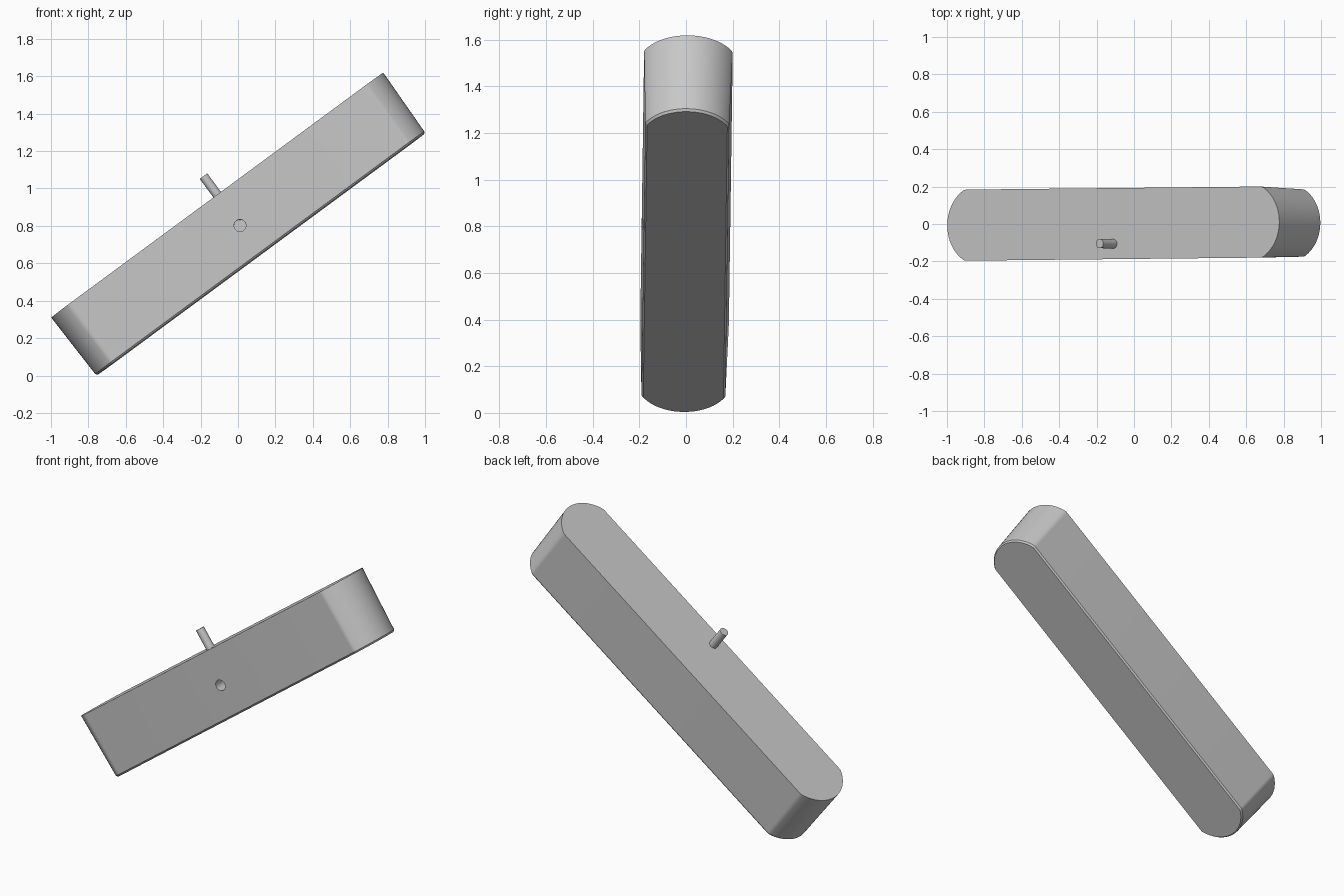
import bpy, bmesh
from math import cos, sin, pi, radians, sqrt, atan2
from mathutils import Matrix

if "Cube" in bpy.data.objects:
    bpy.data.objects.remove(bpy.data.objects["Cube"])

LENGTH, HALF_W, HEIGHT = 2.206, 0.19, 0.393

grey = bpy.data.materials.new("light grey")
grey.use_nodes = True
colour = (0.58, 0.58, 0.58, 1)
grey.diffuse_color = colour
grey.node_tree.nodes["Principled BSDF"].inputs["Base Color"].default_value = colour

# Tilted frame shared by all parts: origin at the centre of the underside
tilt = (Matrix.Translation((0.1225, -0.003, 0.648))
        @ Matrix.Rotation(radians(0.6), 4, 'Z')
        @ Matrix.Rotation(radians(-36.4), 4, 'Y')
        @ Matrix.Rotation(radians(-1.1), 4, 'X'))


def outline(inset):
    """Long bar with bowed ends and softened corners, shrunk by inset."""
    half, w = LENGTH / 2 - inset, HALF_W - inset
    big, small = 0.2145 - inset, 0.05 - inset
    arc_x = half - big
    dx = sqrt((big - small) ** 2 - (w - small) ** 2)
    join = atan2(w - small, dx)
    quarter = [(arc_x + big * cos(join * i / 10), big * sin(join * i / 10))
               for i in range(11)]
    for i in range(1, 6):
        a = join + (pi / 2 - join) * i / 5
        quarter.append((arc_x + dx + small * cos(a), w - small + small * sin(a)))
    right = [(x, -y) for x, y in reversed(quarter[1:])] + quarter
    return right + [(-x, -y) for x, y in right]


def finish(name, bm):
    mesh = bpy.data.meshes.new(name)
    bmesh.ops.recalc_face_normals(bm, faces=bm.faces)
    bm.to_mesh(mesh)
    bm.free()
    obj = bpy.data.objects.new(name, mesh)
    bpy.context.collection.objects.link(obj)
    mesh.materials.append(grey)
    obj.matrix_world = tilt
    return obj


def cylinder(name, radius, depth, matrix):
    bm = bmesh.new()
    bmesh.ops.create_cone(bm, cap_ends=True, segments=32, radius1=radius,
                          radius2=radius, depth=depth, matrix=matrix)
    return finish(name, bm)


def smooth(obj):
    bpy.ops.object.select_all(action='DESELECT')
    obj.select_set(True)
    bpy.context.view_layer.objects.active = obj
    bpy.ops.object.shade_smooth_by_angle(angle=radians(30))


# Drafted body with a fine chamfer round the underside
bm = bmesh.new()
loops = [[bm.verts.new((x, y, z)) for x, y in outline(inset)]
         for z, inset in ((0, 0.018), (0.01, 0.01), (HEIGHT, 0))]
for low, high in zip(loops, loops[1:]):
    n = len(low)
    for i in range(n):
        j = (i + 1) % n
        bm.faces.new((low[i], low[j], high[j], high[i]))
bm.faces.new(loops[0])
bm.faces.new(loops[-1])
body = finish("body", bm)

# Blind hole in the front side
cutter = cylinder("hole_cutter", 0.032, 0.2,
                  Matrix.Translation((0, -HALF_W, 0.188)) @ Matrix.Rotation(pi / 2, 4, 'X'))
cutter.hide_render = True
cut = body.modifiers.new("hole", 'BOOLEAN')
cut.operation = 'DIFFERENCE'
cut.solver = 'EXACT'
cut.object = cutter
bpy.context.view_layer.objects.active = body
bpy.ops.object.modifier_apply(modifier=cut.name)
bpy.data.objects.remove(cutter)
smooth(body)

# Small peg on the top face, near the front edge
peg = cylinder("peg", 0.025, 0.145, Matrix.Translation((0, -0.108, HEIGHT + 0.0515)))
smooth(peg)
